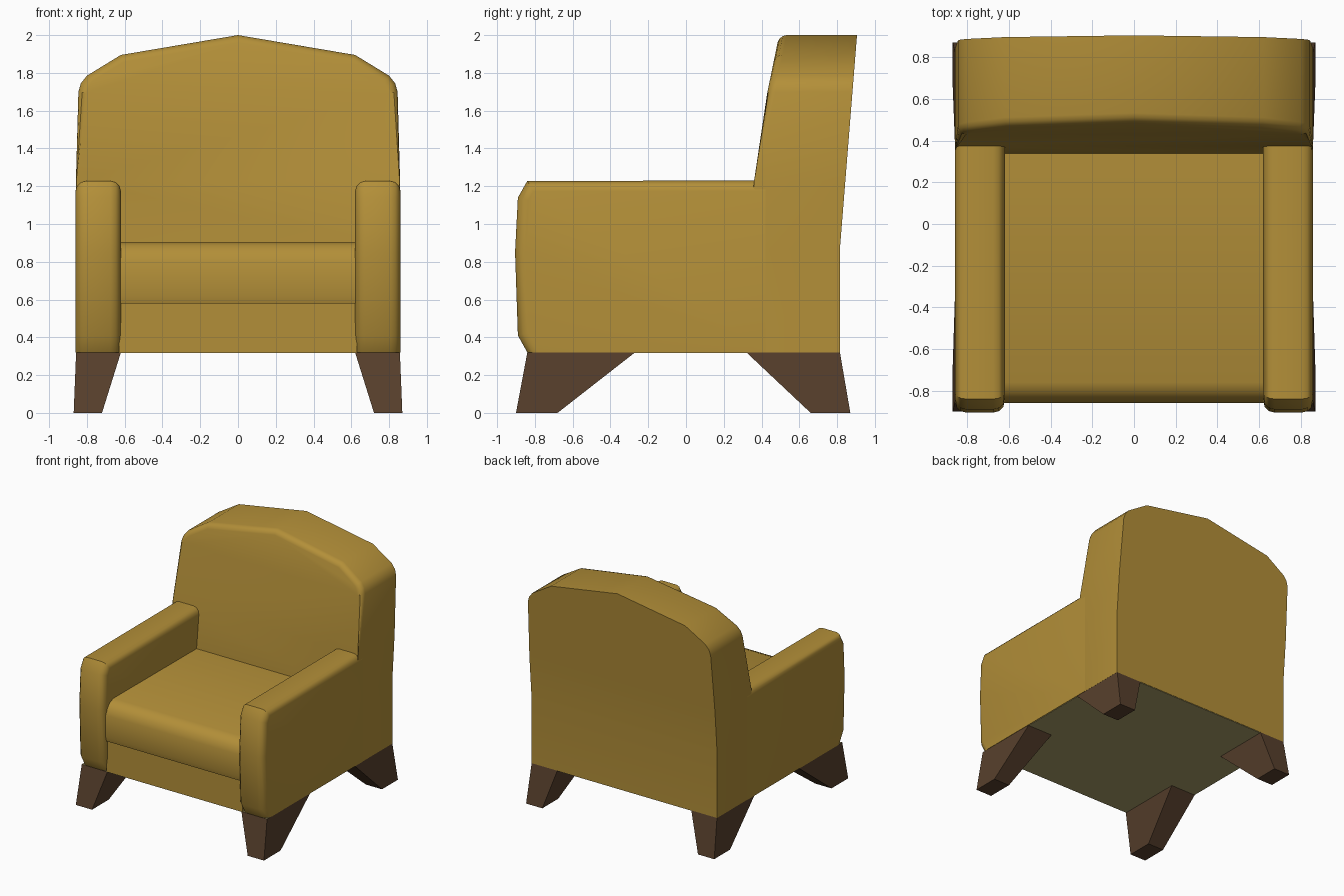
import bpy, bmesh, math
from mathutils import Vector

if "Cube" in bpy.data.objects:
    bpy.data.objects.remove(bpy.data.objects["Cube"])


def material(name, rgb):
    m = bpy.data.materials.new(name)
    m.diffuse_color = (*rgb, 1)
    m.use_nodes = True
    m.node_tree.nodes["Principled BSDF"].inputs["Base Color"].default_value = m.diffuse_color
    return m


FABRIC = material("mustard fabric", (0.45, 0.275, 0.04))
WOOD = material("dark brown wood", (0.098, 0.052, 0.026))
LINING = material("underside lining", (0.40, 0.345, 0.14))


def finish(bm, name, mat, smooth=True):
    bmesh.ops.recalc_face_normals(bm, faces=bm.faces[:])
    me = bpy.data.meshes.new(name)
    bm.to_mesh(me)
    bm.free()
    me.materials.append(mat)
    ob = bpy.data.objects.new(name, me)
    bpy.context.collection.objects.link(ob)
    if smooth:
        bpy.ops.object.select_all(action='DESELECT')
        ob.select_set(True)
        bpy.context.view_layer.objects.active = ob
        bpy.ops.object.shade_smooth_by_angle(angle=math.radians(35))
    return ob


def prism(points, direction):
    """Solid made by extruding a flat outline."""
    bm = bmesh.new()
    face = bm.faces.new([bm.verts.new(p) for p in points])
    res = bmesh.ops.extrude_face_region(bm, geom=[face], use_keep_orig=True)
    verts = [g for g in res["geom"] if isinstance(g, bmesh.types.BMVert)]
    bmesh.ops.translate(bm, verts=verts, vec=direction)
    bmesh.ops.recalc_face_normals(bm, faces=bm.faces[:])
    return bm


def round_edges(bm, rule, width, segments=3):
    edges = [e for e in bm.edges if rule(*(v.co for v in e.verts))]
    bmesh.ops.bevel(bm, geom=edges, offset=width, offset_type='OFFSET',
                    segments=segments, profile=0.5, affect='EDGES')


def hexahedron(bottom, top, z0, z1):
    """Box with different (x0, x1, y0, y1) at bottom and top."""
    bm = bmesh.new()
    rings = []
    for (x0, x1, y0, y1), z in ((bottom, z0), (top, z1)):
        rings.append([bm.verts.new((x, y, z)) for x, y in
                      ((x0, y0), (x1, y0), (x1, y1), (x0, y1))])
    a, b = rings
    bm.faces.new(a)
    bm.faces.new(b)
    for i in range(4):
        j = (i + 1) % 4
        bm.faces.new((a[i], a[j], b[j], b[i]))
    return bm


# Arms: side profile extruded across, with rounded top and front edges
ARM = [(-0.84, 0.32), (-0.89, 0.41), (-0.905, 0.85), (-0.89, 1.14),
       (-0.84, 1.228), (0.42, 1.23), (0.42, 0.32)]
for s, side in ((1, "right"), (-1, "left")):
    arm = prism([(s * 0.62, y, z) for y, z in ARM], Vector((s * 0.24, 0, 0)))
    round_edges(arm, lambda a, b: abs(a.x - b.x) < 0.01
                and min(a.y, b.y) < 0.4 and max(a.z, b.z) > 0.33, 0.055)
    finish(arm, side + "_arm", FABRIC)

# Backrest: crowned outline, leaning back, rounded front edge
HALF = [(0.858, 0.32), (0.858, 1.23), (0.845, 1.70), (0.832, 1.745),
        (0.80, 1.785), (0.62, 1.895)]
outline = HALF + [(0, 2.0)] + [(-x, z) for x, z in reversed(HALF)]
back = prism([(x, 0, z) for x, z in outline], Vector((0, 1, 0)))
for z in (0.87, 1.23):
    bmesh.ops.bisect_plane(back, geom=back.verts[:] + back.edges[:] + back.faces[:],
                           plane_co=(0, 0, z), plane_no=(0, 0, 1), dist=1e-4)
for v in back.verts:
    z = v.co.z
    if v.co.y < 0.5:
        v.co.y = 0.335 + max(0, z - 1.23) * 0.205
    else:
        v.co.y = 0.815 + max(0, z - 0.87) * 0.08
round_edges(back, lambda a, b: max(a.y, b.y) < 0.6
            and not (abs(a.z - b.z) < 0.01 and abs(a.x - b.x) > 1), 0.04)
finish(back, "backrest", FABRIC)

# Seat cushion with a rolled front edge
SEAT = [(-0.85, 0.58), (-0.86, 0.62), (-0.86, 0.80), (-0.84, 0.85),
        (-0.81, 0.885), (-0.76, 0.905), (0.34, 0.90), (0.34, 0.58)]
seat = prism([(-0.622, y, z) for y, z in SEAT], Vector((1.244, 0, 0)))
finish(seat, "seat_cushion", FABRIC)

# Base below the cushion
box = (-0.63, 0.63, -0.84, 0.40)
finish(hexahedron(box, box, 0.32, 0.60), "seat_base", FABRIC, False)

# Lining under the chair
box = (-0.855, 0.855, -0.837, 0.812)
finish(hexahedron(box, box, 0.316, 0.321), "underside", LINING, False)

# Tapered wooden legs
for s, side in ((1, "right"), (-1, "left")):
    for end, y_bottom, y_top in (("front", (-0.90, -0.68), (-0.84, -0.27)),
                                 ("back", (0.66, 0.87), (0.32, 0.815))):
        leg = hexahedron((s * 0.72, s * 0.87, *y_bottom),
                         (s * 0.62, s * 0.857, *y_top), 0, 0.32)
        finish(leg, f"{end}_{side}_leg", WOOD, False)
